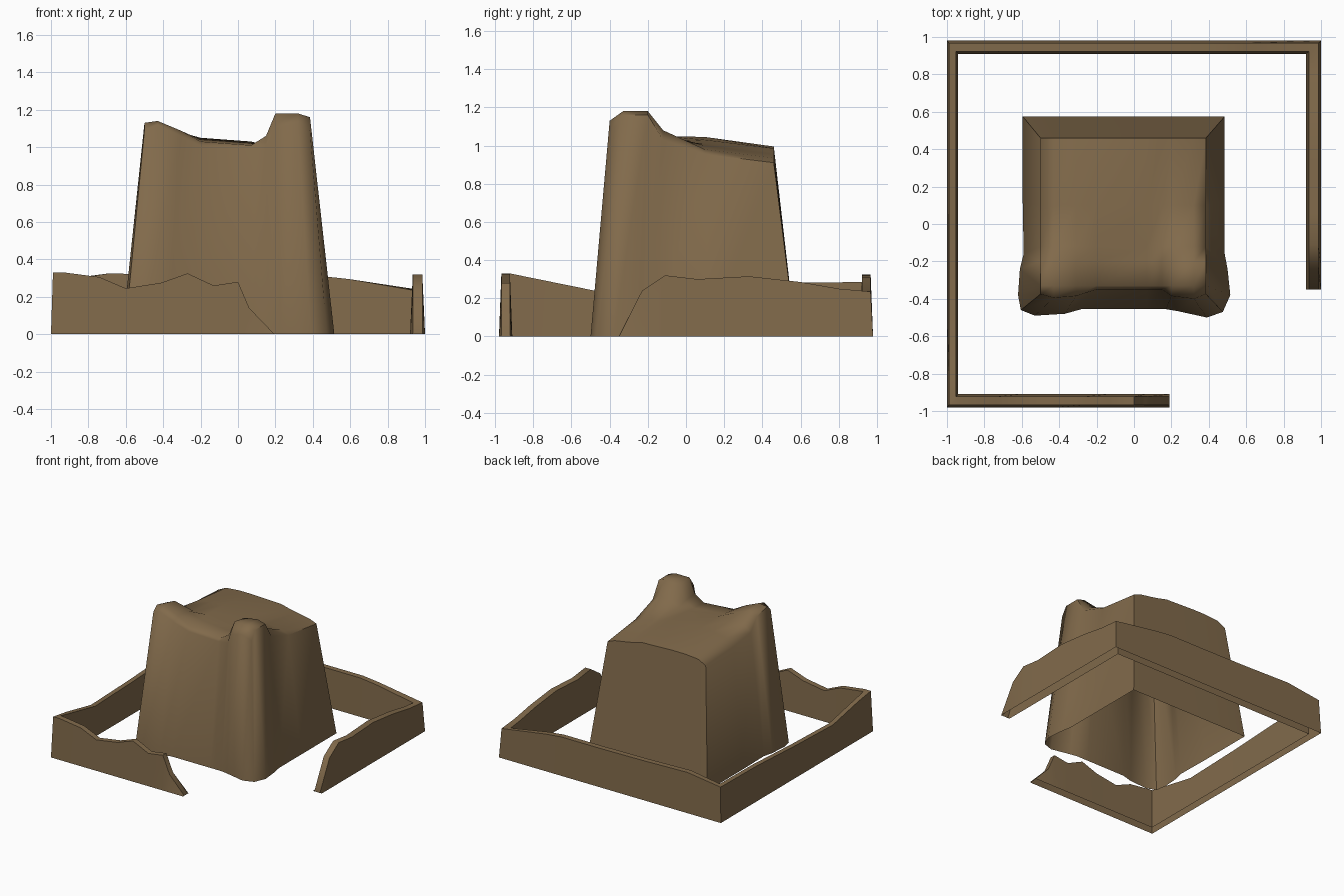
import bpy, bmesh, math

if "Cube" in bpy.data.objects:
    bpy.data.objects.remove(bpy.data.objects["Cube"])

clay = bpy.data.materials.new("mud_brown")
clay.diffuse_color = (0.22, 0.144, 0.07, 1)
clay.use_nodes = True
clay.node_tree.nodes["Principled BSDF"].inputs["Base Color"].default_value = clay.diffuse_color


def finish(bm, name, angle):
    """Turn a bmesh into a smooth-shaded object."""
    bmesh.ops.remove_doubles(bm, verts=bm.verts, dist=0.0005)
    bmesh.ops.recalc_face_normals(bm, faces=bm.faces)
    mesh = bpy.data.meshes.new(name)
    bm.to_mesh(mesh)
    bm.free()
    mesh.materials.append(clay)
    obj = bpy.data.objects.new(name, mesh)
    bpy.context.collection.objects.link(obj)
    bpy.ops.object.select_all(action='DESELECT')
    obj.select_set(True)
    bpy.context.view_layer.objects.active = obj
    bpy.ops.object.shade_smooth_by_angle(angle=math.radians(angle))


# --- Mud house: uneven roof grid (columns x, rows y) with battered walls, open below
xs = [-.5, -.43, -.31, -.2, .07, .15, .2, .32, .385]
ys = [-.375, -.33, -.2, -.12, .1, .46]
heights = [
    [1.09, 1.12, 1.06, 1.00, .99, 1.00, 1.10, 1.13, 1.09],
    [1.13, 1.14, 1.09, 1.03, 1.01, 1.06, 1.18, 1.18, 1.16],
    [1.10, 1.13, 1.08, 1.04, 1.015, 1.05, 1.16, 1.18, 1.16],
    [1.00, 1.05, 1.045, 1.05, 1.02, 1.03, 1.06, 1.08, 1.03],
    [.97, 1.02, 1.04, 1.045, 1.03, 1.01, 1.00, .98, .955],
    [.95, .985, .995, .995, .985, .965, .955, .935, .91],
]
# front edge of the roof and the footprint, bulging at the two corner turrets
front_top = [-.375, -.395, -.385, -.35, -.35, -.35, -.385, -.4, -.375]
front_foot = [-.46, -.49, -.48, -.455, -.455, -.455, -.465, -.5, -.47]
xs_foot = [-.6, -.53, -.37, -.28, .07, .17, .23, .39, .48]
ys_foot = [-.46, -.38, -.24, -.16, .12, .575]
left_foot = [-.605, -.62, -.61, -.59, -.595, -.595]
right_foot = [.475, .515, .5, .485, .485, .485]

bm = bmesh.new()
nx, ny = len(xs), len(ys)
top = [[bm.verts.new((xs[i], front_top[i] if j == 0 else ys[j], heights[j][i]))
        for i in range(nx)] for j in range(ny)]
for j in range(ny - 1):
    for i in range(nx - 1):
        bm.faces.new((top[j][i], top[j][i + 1], top[j + 1][i + 1], top[j + 1][i]))


def foot(i, j):
    x = left_foot[j] if i == 0 else right_foot[j] if i == nx - 1 else xs_foot[i]
    return bm.verts.new((x, front_foot[i] if j == 0 else ys_foot[j], 0))


rim = ([(i, 0) for i in range(nx)] + [(nx - 1, j) for j in range(1, ny)]
       + [(i, ny - 1) for i in range(nx - 2, -1, -1)] + [(0, j) for j in range(ny - 2, 0, -1)])
base = [foot(i, j) for i, j in rim]
for k in range(len(rim)):
    n = (k + 1) % len(rim)
    a, b = rim[k], rim[n]
    bm.faces.new((base[k], base[n], top[b[1]][b[0]], top[a[1]][a[0]]))
finish(bm, "mud_house", 60)

# --- Crumbling yard wall: (position along side, height) for each side
right = [(-.35, .005), (-.23, .24), (-.11, .32), (.06, .30), (.33, .315), (.6, .285), (.8, .25)]
back = [(.98, .235), (.59, .295), (.45, .31), (.1, .31), (-.3, .315), (-.69, .325)]
left = [(.98, .285), (.5, .28), (0, .255), (-.48, .24), (-.8, .305)]
front = [(-1, .33), (-.93, .33), (-.74, .305), (-.6, .245), (-.41, .275), (-.27, .325),
         (-.13, .26), (0, .28), (.06, .14), (.19, .005)]
path = ([(1, y, h) for y, h in right] + [(1 if x == .98 else x, .98, h) for x, h in back]
        + [(-1, y, h) for y, h in left] + [(x, -.98, h) for x, h in front])

bm = bmesh.new()
sections = []
for x, y, h in path:
    ix, iy = max(-.94, min(.92, x)), max(-.91, min(.91, y))
    mix = lambda t: (x + (ix - x) * t, y + (iy - y) * t)
    sections.append([bm.verts.new((*mix(t), z)) for t, z in
                     ((0, 0), (.18, h), (.82, h), (1, 0))])
for s, t in zip(sections, sections[1:]):
    for k in range(3):
        bm.faces.new((s[k], t[k], t[k + 1], s[k + 1]))
for s in (sections[0], sections[-1]):
    bm.faces.new(s)
finish(bm, "yard_wall", 45)
